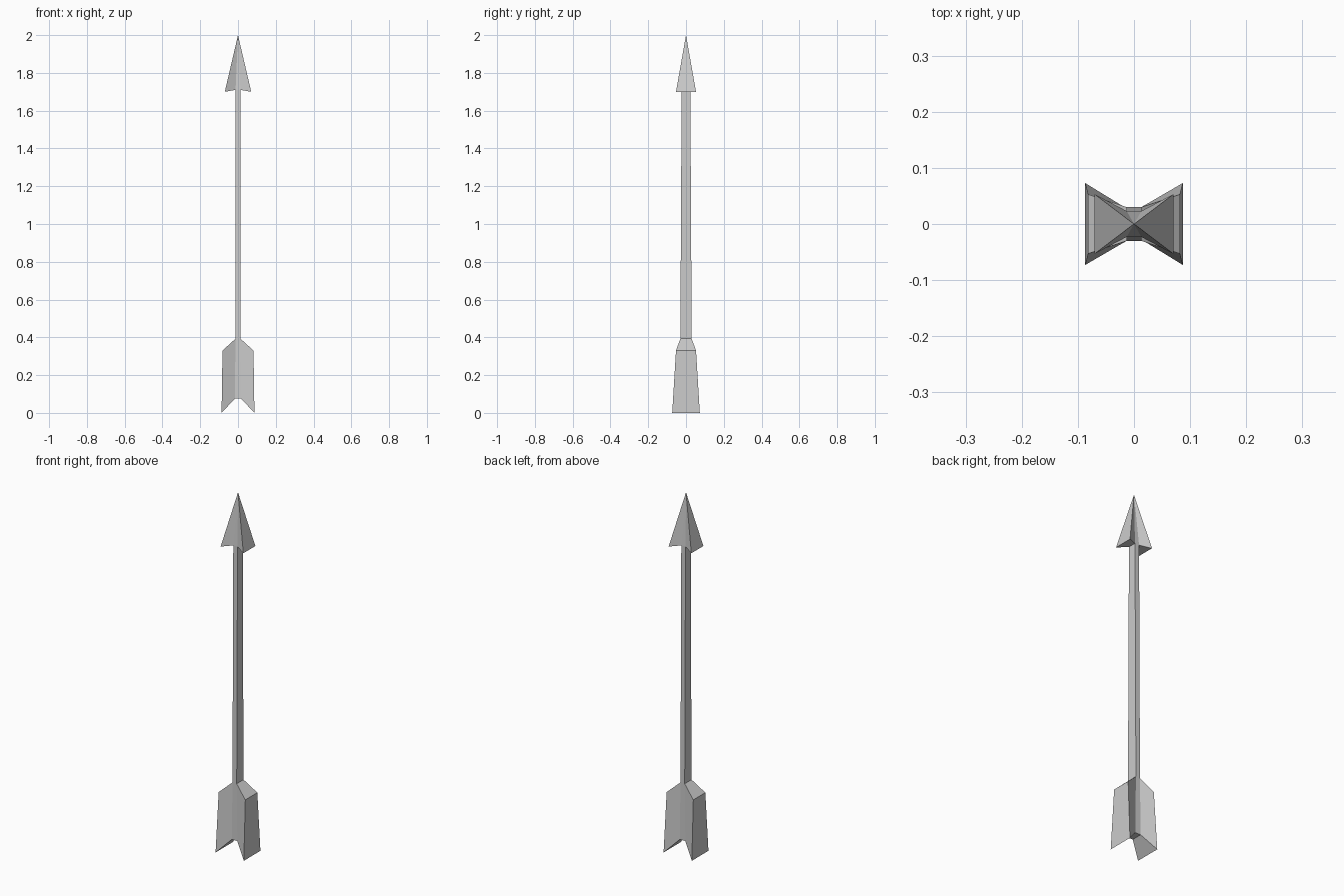
import bpy, bmesh

if "Cube" in bpy.data.objects:
    bpy.data.objects.remove(bpy.data.objects["Cube"])


def ring(bm, outer, inner):
    """Bow-tie outline: wide outer corners, pinched inner corners at the shaft."""
    (ox, oy, oz), (ix, iy, iz) = outer, inner
    pts = [(ox, -oy, oz), (ox, oy, oz), (ix, iy, iz), (-ix, iy, iz),
           (-ox, oy, oz), (-ox, -oy, oz), (-ix, -iy, iz), (ix, -iy, iz)]
    return [bm.verts.new(p) for p in pts]


def cap(bm, r, middle):
    """Close both wings of a bow-tie ring, and optionally its middle."""
    bm.faces.new((r[0], r[1], r[2], r[7]))
    bm.faces.new((r[4], r[5], r[6], r[3]))
    if middle:
        bm.faces.new((r[2], r[3], r[6], r[7]))


def loft(bm, a, b):
    n = len(a)
    for i in range(n):
        j = (i + 1) % n
        bm.faces.new((a[i], a[j], b[j], b[i]))


def finish(bm, name):
    bmesh.ops.recalc_face_normals(bm, faces=bm.faces)
    mesh = bpy.data.meshes.new(name)
    bm.to_mesh(mesh)
    bm.free()
    obj = bpy.data.objects.new(name, mesh)
    bpy.context.collection.objects.link(obj)
    return obj


SHAFT_LOW = (0.013, 0.03, 0.393)
SHAFT_HIGH = (0.013, 0.023, 1.71)

# Fletching: notched below, shouldered above
bm = bmesh.new()
low = ring(bm, (0.087, 0.073, 0.0), (0.017, 0.03, 0.075))
high = ring(bm, (0.082, 0.053, 0.33), SHAFT_LOW)
loft(bm, low, high)
cap(bm, low, True)
cap(bm, high, True)
finish(bm, "fletching")

# Shaft: slim four-sided bar, tapering upwards
bm = bmesh.new()
ends = [[bm.verts.new((sx * x, sy * y, z))
         for sx, sy in ((1, -1), (1, 1), (-1, 1), (-1, -1))]
        for x, y, z in (SHAFT_LOW, SHAFT_HIGH)]
loft(bm, *ends)
finish(bm, "shaft")

# Arrowhead: bow-tie base rising to a point
bm = bmesh.new()
base = ring(bm, (0.07, 0.053, 1.70), SHAFT_HIGH)
tip = bm.verts.new((0, 0, 2.0))
for i in range(8):
    bm.faces.new((base[i], base[(i + 1) % 8], tip))
cap(bm, base, True)
finish(bm, "arrowhead")
